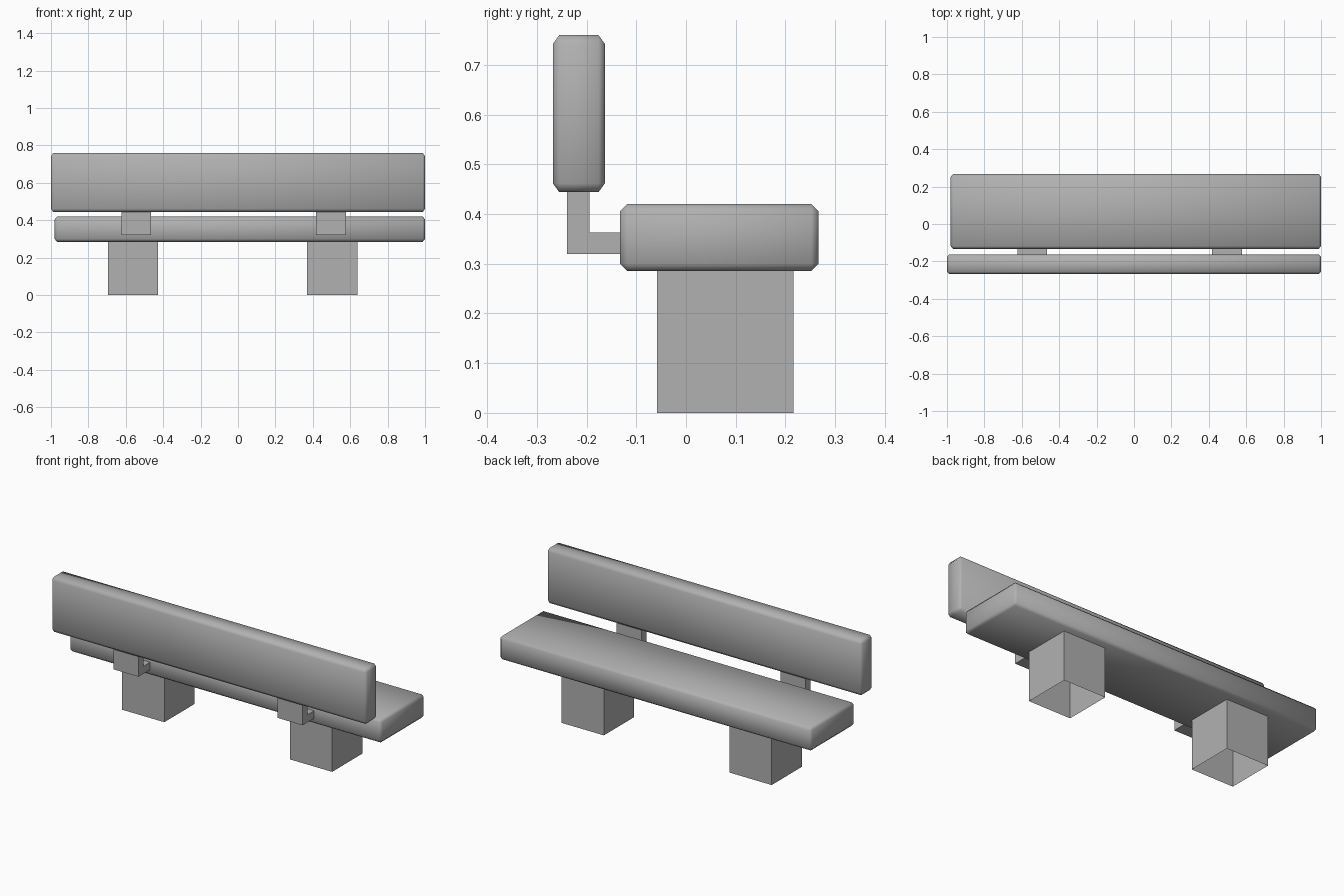
import bpy, bmesh
from mathutils import Vector

if "Cube" in bpy.data.objects:
    bpy.data.objects.remove(bpy.data.objects["Cube"])

# Dark grey used on every part
grey = bpy.data.materials.new("dark_grey")
grey.diffuse_color = (0.44, 0.44, 0.44, 1)
grey.use_nodes = True
grey.node_tree.nodes["Principled BSDF"].inputs["Base Color"].default_value = grey.diffuse_color


def finish(name, bm, smooth=False):
    bmesh.ops.recalc_face_normals(bm, faces=bm.faces)
    for f in bm.faces:
        f.smooth = smooth
    me = bpy.data.meshes.new(name)
    bm.to_mesh(me)
    bm.free()
    me.materials.append(grey)
    ob = bpy.data.objects.new(name, me)
    bpy.context.collection.objects.link(ob)
    return ob


def box(lo, hi, chamfer=None):
    """Box between two corners, with an optional chamfer given per axis."""
    lo, hi = Vector(lo), Vector(hi)
    unit = Vector(chamfer or (1, 1, 1))
    size = hi - lo
    bm = bmesh.new()
    bmesh.ops.create_cube(bm, size=1)
    bmesh.ops.scale(bm, verts=bm.verts, vec=[s / u for s, u in zip(size, unit)])
    if chamfer:
        bmesh.ops.bevel(bm, geom=bm.edges[:], offset=1, segments=1,
                        affect='EDGES', profile=0.5)
    bmesh.ops.scale(bm, verts=bm.verts, vec=unit)
    bmesh.ops.translate(bm, verts=bm.verts, vec=(lo + hi) / 2)
    return bm


# Chamfered, smooth-shaded slabs
finish("backrest", box((-1, -0.268, 0.444), (1, -0.163, 0.76), (0.012, 0.013, 0.018)), True)
finish("seat", box((-0.98, -0.133, 0.285), (1, 0.267, 0.42), (0.012, 0.015, 0.015)), True)

# L-shaped bracket side profile (y, z)
L = [(-0.239, 0.32), (-0.125, 0.32), (-0.125, 0.363),
     (-0.194, 0.363), (-0.194, 0.455), (-0.239, 0.455)]

for side, leg_x, bracket_x in (("left", -0.561, -0.544), ("right", 0.504, 0.497)):
    # Hollow block leg, open at the ends
    bm = box((leg_x - 0.134, -0.058, 0), (leg_x + 0.134, 0.216, 0.287))
    caps = [f for f in bm.faces if abs(f.normal.z) > 0.5]
    bmesh.ops.delete(bm, geom=caps, context='FACES_ONLY')
    finish(side + "_leg", bm)

    # Bracket joining seat and backrest
    bm = bmesh.new()
    face = bm.faces.new([bm.verts.new((bracket_x - 0.08, y, z)) for y, z in L])
    ext = bmesh.ops.extrude_face_region(bm, geom=[face], use_keep_orig=True)
    moved = [v for v in ext["geom"] if isinstance(v, bmesh.types.BMVert)]
    bmesh.ops.translate(bm, verts=moved, vec=(0.16, 0, 0))
    finish(side + "_bracket", bm)
